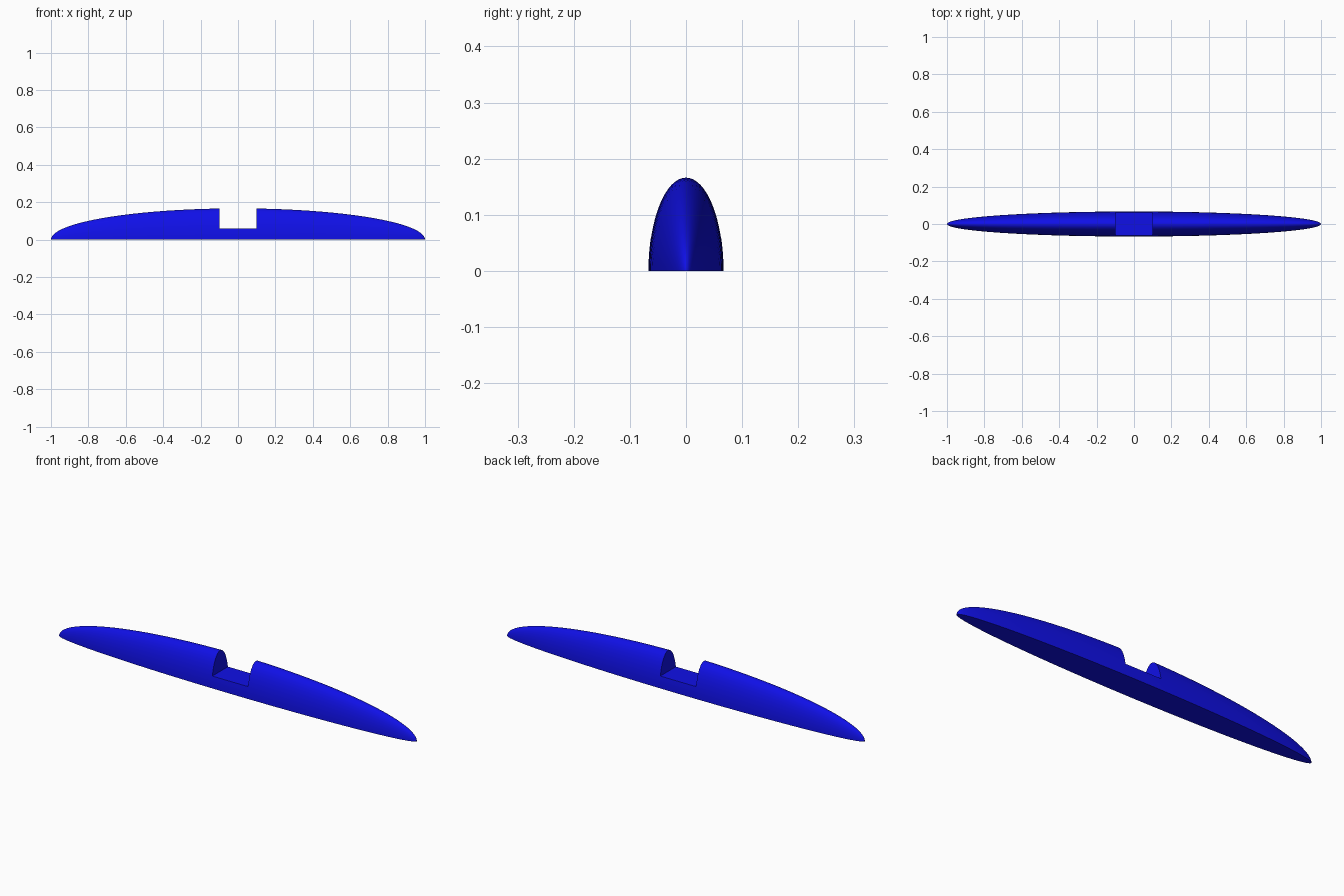
import bpy, bmesh, math
from mathutils import Matrix

if "Cube" in bpy.data.objects:
    bpy.data.objects.remove(bpy.data.objects["Cube"], do_unlink=True)

LENGTH, WIDTH, HEIGHT = 1.0, 0.067, 0.167    # semi-axes of the hull
NOTCH_HALF, NOTCH_FLOOR = 0.10, 0.06

blue = bpy.data.materials.new("blue")
blue.use_nodes = True
colour = (0.005, 0.005, 0.8, 1)
blue.diffuse_color = colour
blue.node_tree.nodes["Principled BSDF"].inputs["Base Color"].default_value = colour


def make_object(name, bm):
    mesh = bpy.data.meshes.new(name)
    bm.to_mesh(mesh)
    bm.free()
    mesh.materials.append(blue)
    obj = bpy.data.objects.new(name, mesh)
    bpy.context.collection.objects.link(obj)
    return obj


# Half ellipsoid with its poles at the two tips and a flat base
bm = bmesh.new()
shape = Matrix.Diagonal((LENGTH, WIDTH, HEIGHT, 1)) @ Matrix.Rotation(math.pi / 2, 4, "Y")
bmesh.ops.create_uvsphere(bm, u_segments=64, v_segments=64, radius=1, matrix=shape)
bmesh.ops.bisect_plane(bm, geom=bm.verts[:] + bm.edges[:] + bm.faces[:], dist=1e-5,
                       plane_co=(0, 0, 0), plane_no=(0, 0, 1), clear_inner=True)
bmesh.ops.contextual_create(bm, geom=[e for e in bm.edges if e.is_boundary])
bmesh.ops.recalc_face_normals(bm, faces=bm.faces[:])
body = make_object("notched_body", bm)

# Square notch across the middle
bm = bmesh.new()
bmesh.ops.create_cube(bm, size=1, matrix=Matrix.Translation((0, 0, NOTCH_FLOOR + 0.15))
                      @ Matrix.Diagonal((2 * NOTCH_HALF, 0.4, 0.3, 1)))
cutter = make_object("notch_cutter", bm)
cutter.hide_render = True

cut = body.modifiers.new("notch", "BOOLEAN")
cut.operation = "DIFFERENCE"
cut.solver = "EXACT"
cut.object = cutter
bpy.context.view_layer.objects.active = body
body.select_set(True)
bpy.ops.object.modifier_apply(modifier=cut.name)
bpy.data.objects.remove(cutter, do_unlink=True)

# Smooth hull with crisp notch and base edges
bpy.ops.object.shade_smooth_by_angle(angle=math.radians(30))
